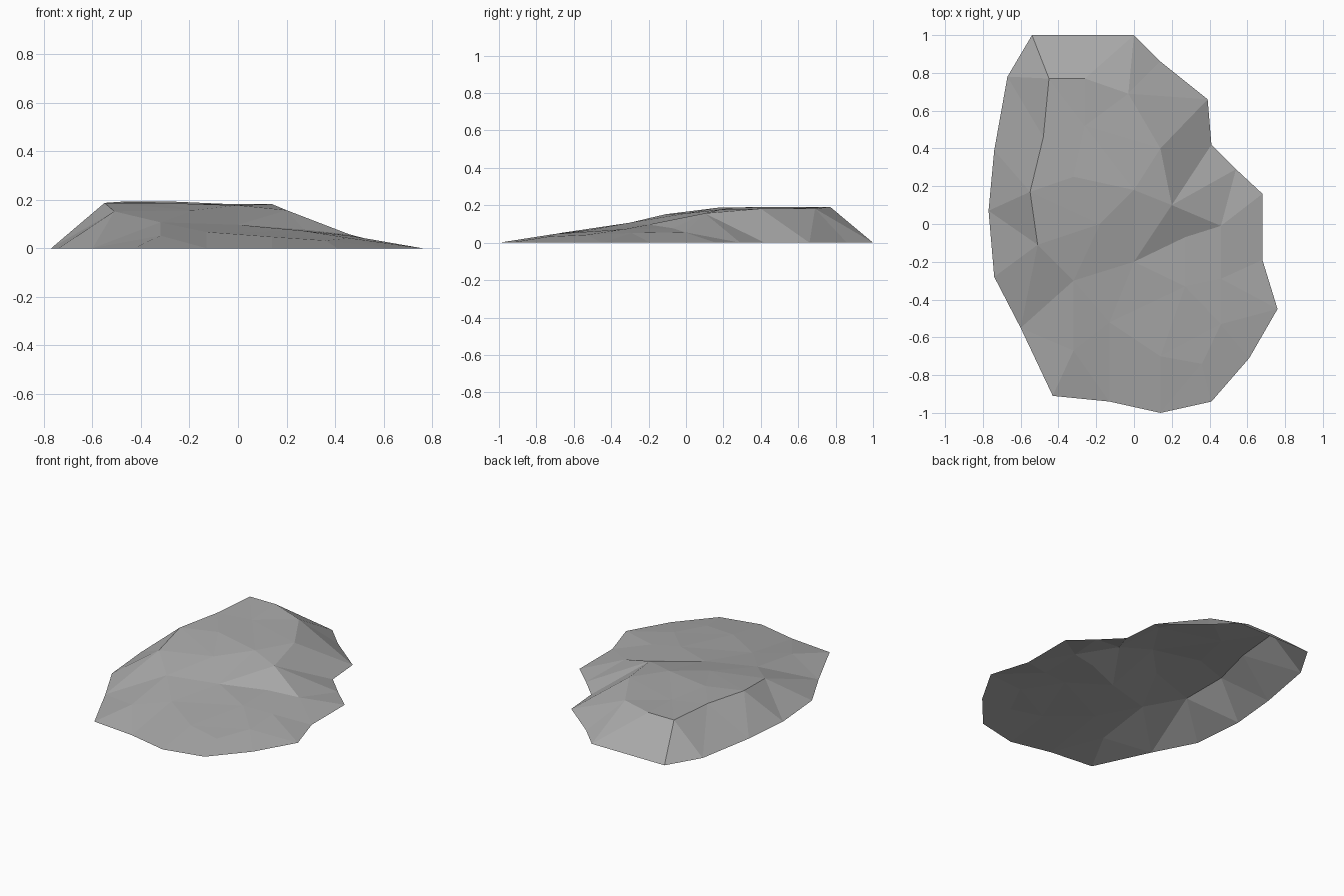
import bpy
import bmesh
from mathutils import Vector
from mathutils.geometry import delaunay_2d_cdt

cube = bpy.data.objects.get("Cube")
if cube:
    bpy.data.objects.remove(cube, do_unlink=True)


def flat_material(name, color):
    material = bpy.data.materials.new(name)
    material.use_nodes = True
    material.diffuse_color = color
    material.node_tree.nodes["Principled BSDF"].inputs["Base Color"].default_value = color
    return material


# Ground contour of the slab, clockwise from the back left corner
contour = [(-.54, 1), (-.26, 1), (0, 1), (.14, .86), (.39, .66), (.41, .42), (.54, .29),
           (.68, .16), (.68, -.19), (.76, -.45), (.61, -.71), (.41, -.94), (.14, -1),
           (-.13, -.94), (-.43, -.91), (-.6, -.55), (-.74, -.28), (-.77, .07),
           (-.74, .39), (-.67, .78)]
ground = [(x, y, .008) for x, y in contour]

# Rim of the raised plateau, closed loop
rim = [(-.45, .77, .2), (-.26, .77, .2), (-.03, .69, .19), (.14, .4, .19), (.2, .1, .165),
       (0, -.2, .105), (-.32, -.3, .115), (-.51, -.11, .16), (-.55, .17, .195), (-.48, .46, .2)]

# Gentle unevenness on the plateau
plateau = [(-.26, .52, .19), (-.32, .25, .195), (0, .18, .185), (-.18, 0, .165)]

# Crease at the foot of the step, then the low front shelf
crease = [(.27, -.07, .085), (.46, -.01, .065)]
shelf = [(.27, -.33, .08), (.46, -.29, .06), (.46, -.53, .05), (-.13, -.52, .075),
         (-.32, -.67, .06), (.14, -.7, .055), (.36, -.74, .04)]


def loop_edges(start, count):
    return [(start + i, start + (i + 1) % count) for i in range(count)]


points = ground + rim + plateau + crease + shelf
index = {p[:2]: i for i, p in enumerate(points)}


def edge(a, b):
    return index[a], index[b]


# Facet edges that shape the step and the side slopes
creases = [edge((0, -.2), (.27, -.07)), edge((.27, -.07), (.46, -.01)),
           edge((.2, .1), (.46, -.01)), edge((.39, .66), (.14, .4)),
           edge((.39, .66), (.2, .1)), edge((.54, .29), (.2, .1)),
           edge((-.6, -.55), (-.51, -.11)), edge((-.32, -.3), (-.32, -.67))]
edges = loop_edges(0, len(ground)) + loop_edges(len(ground), len(rim)) + creases
result = delaunay_2d_cdt([Vector(p[:2]) for p in points], edges, [], 1, .00001)
flat_verts, faces, origins = result[0], result[2], result[3]

# Lift the triangulated sheet into an open-bottomed rock shell
bm = bmesh.new()
verts = []
for co, origin in zip(flat_verts, origins):
    height = points[origin[0]][2] if origin else .1
    verts.append(bm.verts.new((co.x, co.y, height)))
for face in faces:
    bm.faces.new([verts[i] for i in face])
bm.normal_update()
for face in bm.faces:
    if face.normal.z < 0:
        face.normal_flip()
lowest = min(v.co.z for v in bm.verts)
bmesh.ops.translate(bm, verts=bm.verts, vec=(0, 0, -lowest))

mesh = bpy.data.meshes.new("rock_slab")
bm.to_mesh(mesh)
bm.free()
mesh.materials.append(flat_material("stone grey", (.4, .4, .4, 1)))
rock = bpy.data.objects.new("rock_slab", mesh)
bpy.context.collection.objects.link(rock)
